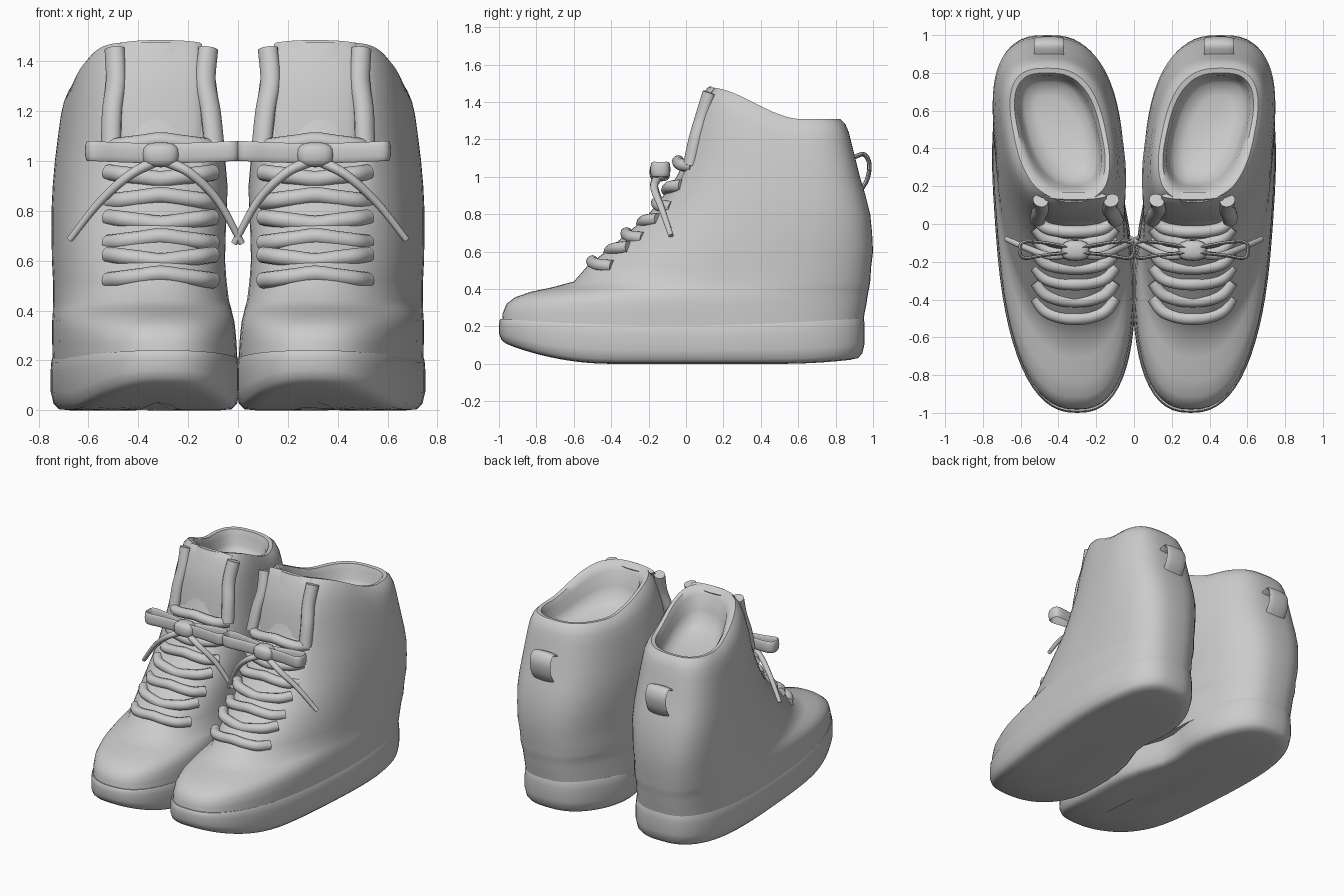
import bpy, bmesh, math
from mathutils import Vector

cube = bpy.data.objects.get("Cube")
if cube:
    bpy.data.objects.remove(cube)

GREY = (0.6, 0.6, 0.6, 1)
mat = bpy.data.materials.new("plain_grey")
mat.use_nodes = True
mat.diffuse_color = GREY
mat.node_tree.nodes["Principled BSDF"].inputs["Base Color"].default_value = GREY

SIDES = 64


def clamp(v):
    return max(0.0, min(1.0, v))


def smooth(v):
    v = clamp(v)
    return v * v * (3 - 2 * v)


def finish(name, bm):
    """Turn a bmesh into a smooth object mirrored to the other shoe."""
    bmesh.ops.recalc_face_normals(bm, faces=bm.faces)
    mesh = bpy.data.meshes.new(name)
    bm.to_mesh(mesh)
    bm.free()
    mesh.materials.append(mat)
    ob = bpy.data.objects.new(name, mesh)
    bpy.context.collection.objects.link(ob)
    bpy.ops.object.select_all(action='DESELECT')
    ob.select_set(True)
    bpy.context.view_layer.objects.active = ob
    bpy.ops.object.shade_smooth_by_angle(angle=math.radians(45))
    mod = ob.modifiers.new("other_shoe", 'MIRROR')
    mod.use_mirror_merge = False


def loft(name, rings):
    """Skin a list of closed rings and cap both ends."""
    bm = bmesh.new()
    rows = [[bm.verts.new(p) for p in ring] for ring in rings]
    for a, b in zip(rows, rows[1:]):
        for i in range(len(a)):
            j = (i + 1) % len(a)
            bm.faces.new((a[i], a[j], b[j], b[i]))
    bm.faces.new(rows[0])
    bm.faces.new(rows[-1])
    finish(name, bm)


def spline(pts, steps=6):
    """Smooth path through a few points."""
    p = [Vector(q) for q in pts]
    p = [2 * p[0] - p[1]] + p + [2 * p[-1] - p[-2]]
    out = []
    for a, b, c, d in zip(p, p[1:], p[2:], p[3:]):
        for k in range(steps):
            t = k / steps
            out.append(0.5 * (2 * b + (c - a) * t + (2 * a - 5 * b + 4 * c - d) * t ** 2
                              + (3 * b - a - 3 * c + d) * t ** 3))
    return out + [p[-2]]


def sweep(name, pts, side, width, thick, taper=0.0, count=12):
    """Sweep an oval along a path; width lies along the side direction."""
    path, side = spline(pts), Vector(side)
    rings = []
    for i, p in enumerate(path):
        tan = path[min(i + 1, len(path) - 1)] - path[max(i - 1, 0)]
        normal = tan.cross(side).normalized()
        across = normal.cross(tan).normalized()
        size = 1 - taper * i / (len(path) - 1)
        rings.append([p + size * (across * width * math.cos(a) + normal * thick * math.sin(a))
                      for a in (math.tau * k / count for k in range(count))])
    loft(name, rings)


def front_power(z):
    """Squareness of the front: broad toe, rounder instep and shaft."""
    return 2.5 - 0.3 * smooth((z - 0.33) / 0.12) + 0.2 * smooth((z - 0.5) / 0.3)


def middle(z):
    return 0.37 + 0.02 * clamp((z - 0.2) / 0.4)


def outline(z, yf, yb, w, recess=0.0, arch=0.0):
    """Footprint at one height: rounded toe, fuller heel, leaning inwards at the toe."""
    pts = []
    for k in range(SIDES):
        a = math.tau * k / SIDES
        c, s = math.cos(a), math.sin(a)
        n = 2.8 if c > 0 else front_power(z)
        u = math.copysign(abs(c) ** (2 / n), c)
        dx = w * math.copysign(abs(s) ** (2 / n), s)
        y = (yf + yb) / 2 + (yb - yf) / 2 * u
        if c < 0:
            y += recess * smooth((0.2 - abs(dx)) / 0.07)
        x = middle(z) + 0.07 * u + dx
        if dx < 0:
            x += arch * math.exp(-((y - 0.22) / 0.22) ** 2)
        pts.append((x, y))
    return pts


# Sole: toe spring, slightly dished top line, arch on the inner side
def sole_ring(inset, f):
    ring = []
    arch = 0.085 * (1 - inset / 0.34)
    for x, y in outline(0.1, -1 + inset, 0.955 - inset, 0.364 - inset, arch=arch):
        low = 0.12 * clamp((-0.4 - y) / 0.6) ** 2 + 0.03 * clamp((y - 0.5) / 0.45) ** 2
        high = 0.205 + 0.045 * (y + 0.1) ** 2
        ring.append((x, y, low + (high - low) * f))
    return ring


loft("sole", [sole_ring(i, f) for i, f in (
    (0.28, 0), (0.18, 0), (0.08, 0), (0.035, 0.02), (0.012, 0.12), (0, 0.35), (0, 0.75),
    (0.003, 0.93), (0.009, 1), (0.06, 1))])

# Upper: height, front y, back y, half width, collar slope, throat recess
UPPER = [
    (0.18, -0.985, 0.94, 0.355, 0, 0), (0.27, -0.98, 0.955, 0.354, 0, 0),
    (0.32, -0.96, 0.965, 0.352, 0, 0), (0.355, -0.915, 0.97, 0.35, 0, 0),
    (0.385, -0.83, 0.975, 0.346, 0, 0), (0.41, -0.71, 0.98, 0.344, 0, 0),
    (0.44, -0.6, 0.985, 0.342, 0, 0), (0.52, -0.53, 0.99, 0.338, 0, 0),
    (0.6, -0.43, 1, 0.338, 0, 0), (0.7, -0.31, 0.995, 0.34, 0, 0),
    (0.8, -0.2, 0.985, 0.34, 0, 0), (0.9, -0.13, 0.96, 0.335, 0, 0.01),
    (1.0, -0.08, 0.93, 0.326, 0, 0.03), (1.1, -0.04, 0.905, 0.313, 0, 0.04),
    (1.18, -0.01, 0.885, 0.302, 0.25, 0.04), (1.24, 0.03, 0.87, 0.288, 0.6, 0.03),
    (1.285, 0.07, 0.85, 0.268, 0.9, 0.02), (1.308, 0.105, 0.825, 0.245, 1, 0.01),
    (1.305, 0.14, 0.8, 0.22, 1, 0), (1.27, 0.175, 0.785, 0.2, 1, 0),
    (1.21, 0.2, 0.775, 0.19, 0.8, 0), (1.17, 0.23, 0.75, 0.165, 0.6, 0),
    (1.15, 0.3, 0.68, 0.1, 0.5, 0)]
loft("upper", [[(x, y, z + 0.17 * slope * smooth((0.62 - y) / 0.5))
                for x, y in outline(z, yf, yb, w, rec, 0.03 * clamp((0.9 - z) / 0.4))]
               for z, yf, yb, w, slope, rec in UPPER])


def front_y(z, dx):
    """Front surface of the upper at a height and sideways offset."""
    for a, b in zip(UPPER, UPPER[1:]):
        if a[0] <= z <= b[0]:
            t = (z - a[0]) / (b[0] - a[0])
            yf, yb, w = (a[i] + (b[i] - a[i]) * t for i in (1, 2, 3))
            n = front_power(z)
            return (yf + yb) / 2 - (yb - yf) / 2 * (1 - abs(dx / w) ** n) ** (1 / n)


# Tongue and the raised lacing edges beside it
sweep("tongue", [(0.31, 0.02, 1.0), (0.31, 0.04, 1.15), (0.31, 0.07, 1.3),
                 (0.31, 0.115, 1.42), (0.31, 0.15, 1.47)], (1, 0, 0), 0.165, 0.026, count=20)
for label, lean, xs in (("inner", -0.5, (0.095, 0.11, 0.13, 0.12)),
                        ("outer", 0.5, (0.51, 0.505, 0.49, 0.495))):
    sweep(label + "_lacing_edge",
          [(x, y, z) for x, y, z in zip(xs, (0.02, 0.05, 0.085, 0.125), (1.06, 1.2, 1.32, 1.45))],
          (1, lean, 0), 0.042, 0.035)

# Crossing laces down the throat, sunk into the upper
for i, z in enumerate((0.535, 0.61, 0.685, 0.76, 0.85, 0.94, 1.07)):
    pts = []
    for dx in (-0.21, -0.16, -0.08, 0, 0.08, 0.16, 0.21):
        zz = z + 0.025 * (abs(dx) / 0.2 - 0.5) * (1 if i % 2 else -1)
        y = 0.4 * front_y(z, 0) + 0.6 * front_y(z, dx) + 0.01
        pts.append((0.31 + dx, y + (0.03 if abs(dx) > 0.2 else 0), zz))
    sweep(f"lace_row_{i + 1}", pts, (0, 0, 1), 0.033, 0.033)

# Bow: knot, two flat loops and two hanging ends
bm = bmesh.new()
bmesh.ops.create_uvsphere(bm, u_segments=16, v_segments=10, radius=1)
for v in bm.verts:
    v.co = Vector([math.copysign(abs(c) ** 0.7, c) for c in v.co])
    v.co = Vector((0.31 + 0.075 * v.co.x, -0.14 + 0.055 * v.co.y, 1.025 + 0.05 * v.co.z))
finish("bow_knot", bm)
for label, tip in (("outer", 0.605), ("inner", 0.0)):
    mid = 0.31 + (tip - 0.31) * 0.55
    near = 0.31 + (tip - 0.31) * 0.92
    sweep(label + "_bow_loop",
          [(0.31, -0.13, 1.03), (mid, -0.1, 1.035), (near, -0.095, 1.04), (tip, -0.135, 1.04),
           (near, -0.18, 1.04), (mid, -0.165, 1.035), (0.31, -0.15, 1.03)],
          (0, 0, 1), 0.04, 0.009)
sweep("outer_lace_end", [(0.33, -0.15, 1.0), (0.44, -0.17, 0.94), (0.56, -0.13, 0.83),
                         (0.675, -0.08, 0.685)], (0, 1, 0), 0.024, 0.022, 0.4)
sweep("inner_lace_end", [(0.29, -0.15, 1.0), (0.19, -0.17, 0.95), (0.08, -0.13, 0.84),
                         (-0.015, -0.08, 0.67)], (0, 1, 0), 0.024, 0.022, 0.4)

# Pull tab on the heel
sweep("heel_pull_tab", [(0.45, 0.89, 1.1), (0.45, 0.95, 1.12), (0.45, 0.98, 1.07),
                        (0.45, 0.97, 0.99), (0.45, 0.93, 0.92)], (1, 0, 0), 0.08, 0.012)
